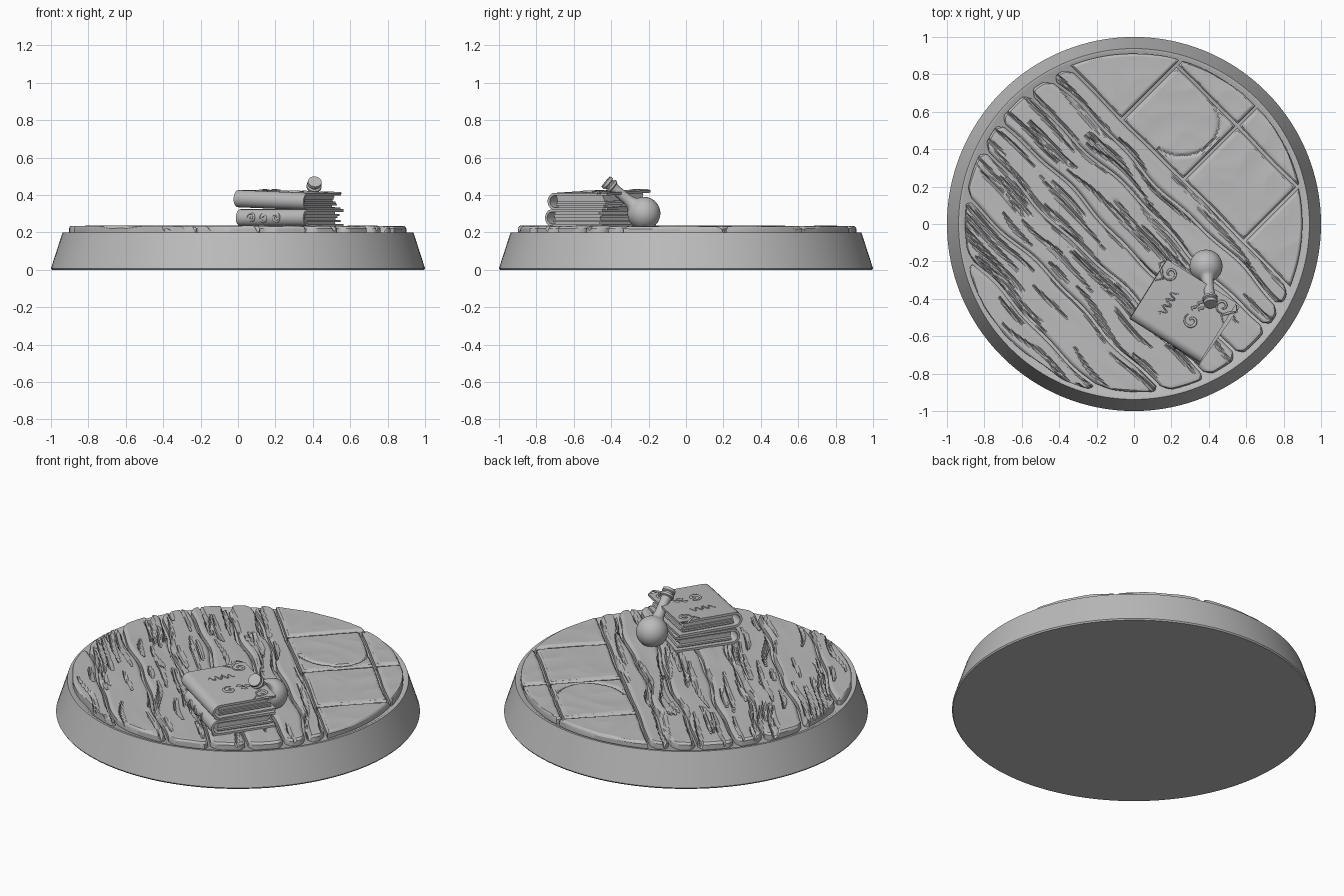
import bpy, bmesh, math, random
from mathutils import Matrix, Vector, noise

if "Cube" in bpy.data.objects:
    bpy.data.objects.remove(bpy.data.objects["Cube"])
random.seed(7)

GREY = (0.5, 0.5, 0.5, 1)
mat = bpy.data.materials.new("plain grey")
mat.use_nodes = True
mat.diffuse_color = GREY
mat.node_tree.nodes["Principled BSDF"].inputs["Base Color"].default_value = GREY


def add(name, data, matrix=Matrix()):
    data.materials.append(mat)
    ob = bpy.data.objects.new(name, data)
    ob.matrix_world = matrix
    bpy.context.scene.collection.objects.link(ob)
    return ob


def finish(name, bm, matrix=Matrix(), angle=35):
    bmesh.ops.recalc_face_normals(bm, faces=bm.faces)
    me = bpy.data.meshes.new(name)
    bm.to_mesh(me)
    bm.free()
    me.shade_smooth()
    me.set_sharp_from_angle(angle=math.radians(angle))
    return add(name, me, matrix)


def lathe(name, profile, steps, matrix=Matrix()):
    bm = bmesh.new()
    vs = [bm.verts.new((r, 0, z)) for r, z in profile]
    edges = [bm.edges.new(p) for p in zip(vs, vs[1:])]
    bmesh.ops.spin(bm, geom=vs + edges, cent=(0, 0, 0), axis=(0, 0, 1),
                   angle=math.tau, steps=steps, use_merge=True)
    bmesh.ops.remove_doubles(bm, verts=bm.verts, dist=1e-5)
    return finish(name, bm, matrix)


# Round tapered base with a thin rim
lathe("base", [(0, 0), (0.995, 0), (1, 0.008), (0.938, 0.2), (0.924, 0.2),
               (0.912, 0.192), (0, 0.192)], 128)

# Floor: boards and flagstones laid out along a diagonal
DIAGONAL = Matrix.Rotation(-math.pi / 4, 4, 'Z')
FLOOR, TOP, RADIUS, GAP = 0.19, 0.235, 0.915, 0.008


def wobble(v, u):
    amount = 0.012 if v < 0.3 else 0.003
    return amount * (math.sin(6 * u + 20 * v) + 0.5 * math.sin(15 * u + 50 * v))


def floor_piece(name, u0, u1, v0, v1, step_u, step_v, height, round_end):
    """Grid patch clipped to the round base, with a carved top and a skirt."""
    bm = bmesh.new()
    limit = RADIUS - random.uniform(0, 0.015)
    lo, hi = v0 + GAP, min(v1 - GAP, limit - 0.004)
    lo = max(lo, -limit + 0.004)
    columns = max(6, round((hi - lo) / step_v))
    span = min(u1, limit) - max(u0, -limit)
    rows = max(10, round(span / step_u))
    grid = []
    for j in range(columns + 1):
        v = lo + (hi - lo) * j / columns
        side = min(v - lo, hi - v)
        reach = math.sqrt(limit ** 2 - v ** 2)
        reach -= round_end * max(0, 1 - side / 0.04) ** 2
        a, b = max(u0 + GAP, -reach), min(u1 - GAP, reach)
        line = []
        for i in range(rows + 1):
            u = a + (b - a) * i / rows
            edge = min(side, u - a, b - u)
            f = j / columns
            w = v + (1 - f) * wobble(v0, u) + f * wobble(v1, u)
            z = TOP - 0.014 * max(0, 1 - edge / 0.018) ** 2 - height(u, v)
            p = Vector((u, w))
            if p.length > limit:
                p *= limit / p.length
            line.append(bm.verts.new((p.x, p.y, max(z, FLOOR + 0.006))))
        grid.append(line)
    for l0, l1 in zip(grid, grid[1:]):
        for i in range(rows):
            bm.faces.new((l0[i], l0[i + 1], l1[i + 1], l1[i]))
    rim = [e for e in bm.edges if e.is_boundary]
    out = bmesh.ops.extrude_edge_only(bm, edges=rim)["geom"]
    for v in out:
        if isinstance(v, bmesh.types.BMVert):
            v.co.z = FLOOR
    finish(name, bm, DIAGONAL, 28)


def grain(v0, v1):
    """Random long, tapered, slightly slanted splits in a board."""
    cuts = [(random.uniform(-0.85, 0.85), random.uniform(v0, v1),
             random.uniform(0.08, 0.3), random.uniform(0.009, 0.016),
             random.uniform(-0.12, 0.06), random.uniform(0.018, 0.034))
            for _ in range(int((v1 - v0) * 85))]

    def height(u, v):
        drop = 0.003 * noise.noise((u * 4, v * 14, 3))
        bend = 0.012 * math.sin(9 * u + 4 * v)
        for cu, cv, length, width, slant, depth in cuts:
            t = (u - cu) / length
            if abs(t) < 1:
                d = (v + bend - cv - slant * (u - cu)) / (width * (1 - t * t))
                if abs(d) < 1:
                    drop = max(drop, depth * (1 - d * d) * (1 - t * t) ** 0.5)
        return drop
    return height


BOARDS = [-0.915, -0.76, -0.52, -0.29, -0.11, 0.1, 0.24, 0.35]
for n, (v0, v1) in enumerate(zip(BOARDS, BOARDS[1:])):
    floor_piece(f"floor_board_{n + 1}", -2, 2, v0, v1, 0.012, 0.007, grain(v0, v1), 0.04)


def stone(u, v):
    return 0.006 * abs(noise.noise((u * 6, v * 6, 1)))


def cracked_stone(u, v):
    d = abs(math.hypot(u + 0.22, v - 0.56) - 0.2 - 0.015 * math.sin(12 * v))
    crack = 0.014 * max(0, 1 - d / 0.012) if u > -0.2 else 0
    return stone(u, v) + crack


STONES = [(-2, -0.44, 0.35, 0.79), (-0.44, 0.02, 0.35, 0.76), (0.02, 0.48, 0.35, 0.76),
          (-0.44, 0.02, 0.76, 0.92), (0.02, 0.48, 0.76, 0.92), (0.48, 2, 0.35, 0.77)]
for n, s in enumerate(STONES):
    floor_piece(f"flagstone_{n + 1}", *s, 0.01, 0.01, cracked_stone if n == 1 else stone, 0.0)

# Books: wrapped cover, loose page leaves and raised scrollwork
THICK, BOARD, HALF, SPINE = 0.092, 0.014, 0.22, -0.14


def prism(name, outline, half, matrix):
    bm = bmesh.new()
    face = bm.faces.new([bm.verts.new((x, -half, z)) for x, z in outline])
    out = bmesh.ops.extrude_face_region(bm, geom=[face])["geom"]
    bmesh.ops.translate(bm, vec=(0, 2 * half, 0),
                        verts=[v for v in out if isinstance(v, bmesh.types.BMVert)])
    return finish(name, bm, matrix)


def arc(r):
    steps = 12
    return [(SPINE - r * math.sin(math.pi * i / steps),
             THICK / 2 - r * math.cos(math.pi * i / steps)) for i in range(steps + 1)]


def book(name, matrix):
    fore, r = 0.19, THICK / 2
    outer = [(fore, 0)] + arc(r) + [(fore, THICK)]
    inner = [(fore, BOARD)] + arc(r - BOARD) + [(fore, THICK - BOARD)]
    prism(name + "_cover", outer + inner[::-1], HALF, matrix)
    leaves = 6
    deep = (THICK - 2 * BOARD) / leaves
    for n in range(leaves):
        z = BOARD + n * deep
        x = fore - 0.012 - random.uniform(0, 0.03)
        prism(f"{name}_pages_{n + 1}", [(SPINE, z), (x, z), (x - 0.004, z + deep), (SPINE, z + deep)],
              HALF - random.uniform(0.008, 0.03), matrix)


def stroke(name, points, matrix, thick=0.006):
    cu = bpy.data.curves.new(name, 'CURVE')
    cu.dimensions = '3D'
    cu.bevel_depth, cu.bevel_resolution, cu.use_fill_caps = thick, 1, True
    sp = cu.splines.new('POLY')
    sp.points.add(len(points) - 1)
    for i, (p, co) in enumerate(zip(sp.points, points)):
        p.co = (*co, 1)
        p.radius = 0.4 + 0.8 * math.sin(math.pi * i / (len(points) - 1))
    add(name, cu, matrix)


def spiral(r, start, turn=1, n=18):
    return [(r * (1 - 0.8 * i / n) * math.cos(start + turn * 0.4 * i),
             r * (1 - 0.8 * i / n) * math.sin(start + turn * 0.4 * i)) for i in range(n + 1)]


def placed(x, y, z, turn, tilt=0):
    return (Matrix.Translation((x, y, z)) @ Matrix.Rotation(math.radians(turn), 4, 'Z')
            @ Matrix.Rotation(math.radians(tilt), 4, 'X'))


lower = placed(0.275, -0.475, 0.232, 55)
upper = placed(0.26, -0.465, 0.327, 58, 2)
book("lower_book", lower)
book("upper_book", upper)

# Curls along the lower spine
for n, y in enumerate((0.12, 0.04, -0.04)):
    pts = [(SPINE - math.sqrt((THICK / 2) ** 2 - b * b), y + a, THICK / 2 + b)
           for a, b in spiral(0.028, n, 1 - 2 * (n % 2))]
    stroke(f"spine_curl_{n + 1}", pts, lower)

# Corner scrolls and flame emblem on the upper cover
for n, s in enumerate((-1, 1)):
    pts = [(0.135 + a, s * (0.165 + b), THICK) for a, b in spiral(0.04, 2.5)]
    stroke(f"corner_scroll_{n + 1}", pts, upper)
    edge = [(0.06 + 0.03 * t, s * (0.215 - 0.03 * math.sin(t * 1.5)), THICK) for t in (0, 1, 2, 3, 4)]
    stroke(f"corner_trim_{n + 1}", edge, upper)
stroke("emblem_swirl", [(-0.02 + a, -0.065 + b, THICK) for a, b in spiral(0.042, 1)], upper, 0.007)
for n, (x, y) in enumerate(((0.03, -0.04), (0.045, -0.075), (0.07, -0.055))):
    pts = [(x + 0.012 * t, y + 0.01 * math.sin(t * 1.8), THICK) for t in (0, 1, 2, 3)]
    stroke(f"emblem_flame_{n + 1}", pts, upper, 0.007)
vine = [(-0.08 + 0.008 * i, 0.09 + 0.022 * math.sin(i * 1.3), THICK) for i in range(20)]
stroke("cover_vine", vine, upper, 0.004)

# Round flask leaning its stoppered neck on the books
R = 0.088
ball = [(R * math.sin(a * math.pi / 20), -R * math.cos(a * math.pi / 20)) for a in range(18)]
neck = [(0.033, 0.09), (0.028, 0.12), (0.027, 0.2), (0.031, 0.215), (0.04, 0.22), (0.04, 0.233),
        (0.03, 0.237), (0.03, 0.244), (0.038, 0.25), (0.036, 0.266), (0, 0.268)]
ball[0] = (0, -R)
lean = Vector((0.025, -0.2, 0.167)).to_track_quat('Z', 'Y').to_matrix().to_4x4()
lathe("flask", ball + neck, 40, Matrix.Translation((0.385, -0.225, 0.302)) @ lean)
